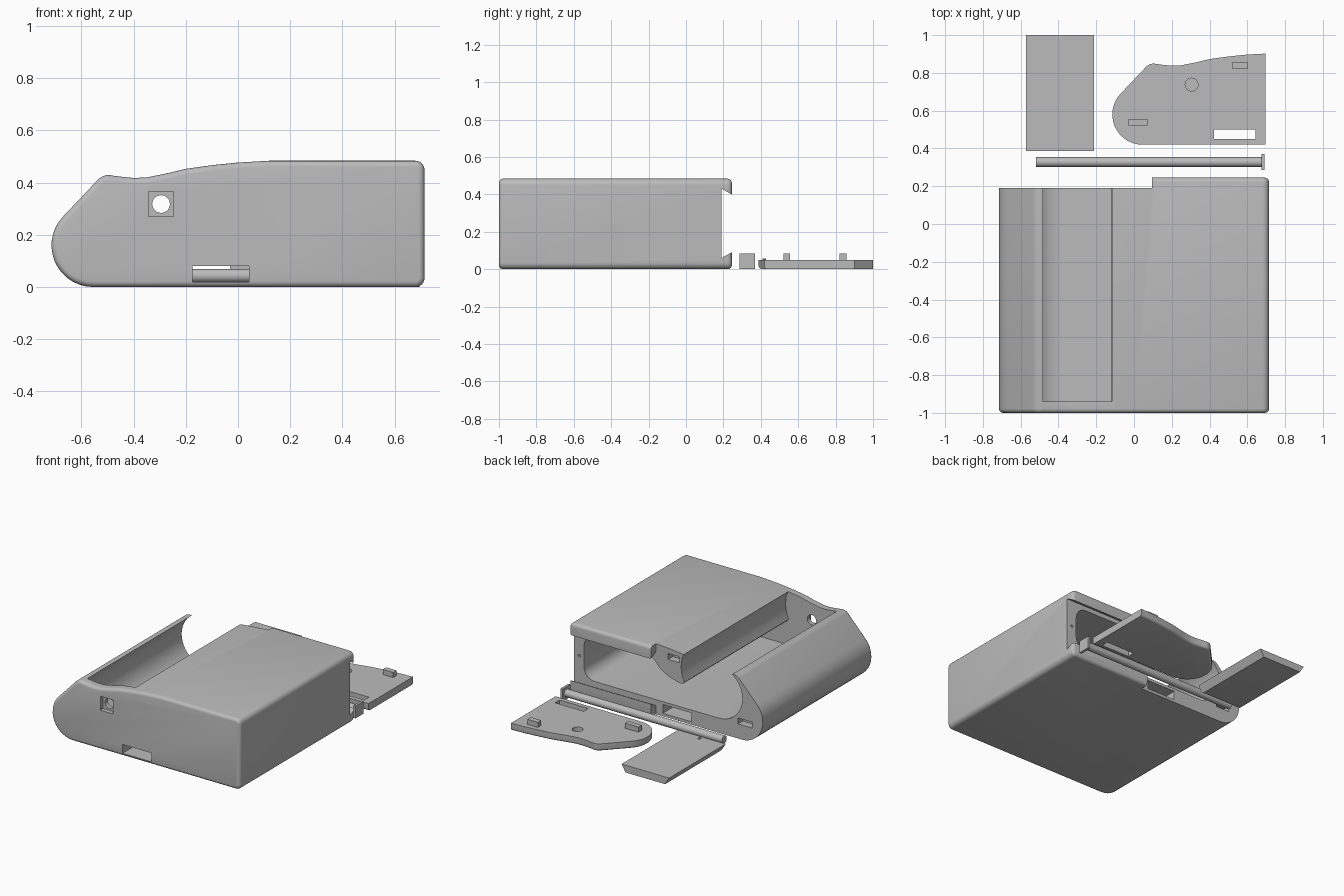
import bpy, bmesh, math
from mathutils import Vector

if "Cube" in bpy.data.objects:
    bpy.data.objects.remove(bpy.data.objects["Cube"])

grey = bpy.data.materials.new("plain grey")
grey.diffuse_color = (0.5, 0.5, 0.5, 1)
grey.use_nodes = True
grey.node_tree.nodes["Principled BSDF"].inputs["Base Color"].default_value = grey.diffuse_color


def arc(cx, cy, r, a0, a1, n=8):
    return [(cx + r * math.cos(math.radians(a0 + (a1 - a0) * i / n)),
             cy + r * math.sin(math.radians(a0 + (a1 - a0) * i / n))) for i in range(n + 1)]


def prism(name, pts, lo, hi, axis="z", bevel=None, width=0.02, scale_pts=None):
    """Extrude an outline along z, or along y when the outline lies in xz."""
    place = (lambda p, h: (p[0], p[1], h)) if axis == "z" else (lambda p, h: (p[0], h, p[1]))
    bm = bmesh.new()
    a = [bm.verts.new(place(p, lo)) for p in (scale_pts or pts)]
    b = [bm.verts.new(place(p, hi)) for p in pts]
    n = len(pts)
    bm.faces.new(a)
    bm.faces.new(b)
    for i in range(n):
        j = (i + 1) % n
        bm.faces.new((a[i], a[j], b[j], b[i]))
    bmesh.ops.recalc_face_normals(bm, faces=bm.faces)
    if bevel:
        edges = [e for e in bm.edges if bevel(*(v.co for v in e.verts))]
        bmesh.ops.bevel(bm, geom=edges, offset=width, segments=4, profile=0.5, affect="EDGES")
    mesh = bpy.data.meshes.new(name)
    bm.to_mesh(mesh)
    bm.free()
    ob = bpy.data.objects.new(name, mesh)
    bpy.context.collection.objects.link(ob)
    mesh.materials.append(grey)
    return ob


def rect(x0, x1, y0, y1):
    return [(x0, y0), (x1, y0), (x1, y1), (x0, y1)]


def box(name, x, y, z):
    return prism(name, rect(*x, *y), *z)


def activate(ob):
    bpy.ops.object.select_all(action="DESELECT")
    ob.select_set(True)
    bpy.context.view_layer.objects.active = ob


def cut(ob, *cutters):
    for c in cutters:
        m = ob.modifiers.new("cut", "BOOLEAN")
        m.operation, m.solver, m.object = "DIFFERENCE", "EXACT", c
        activate(ob)
        bpy.ops.object.modifier_apply(modifier=m.name)
        bpy.data.objects.remove(c)


def smooth(ob):
    activate(ob)
    bpy.ops.object.shade_smooth_by_angle(angle=math.radians(30))


# Shared side outline: round nose, sloped shoulder, shallow dip, flat top
nose = arc(-0.555, 0.16, 0.16, 270, 135, 14)
shoulder = arc(-0.496, 0.373, 0.056, 135, 75, 5)
crest = [(-0.45, 0.423), (-0.4, 0.418), (-0.35, 0.42), (-0.28, 0.434), (-0.2, 0.453),
         (-0.1, 0.467), (0, 0.477)]
left_part = nose + shoulder + crest
outline = left_part + [(0.12, 0.484)] + arc(0.68, 0.449, 0.035, 90, 0, 6) + arc(0.68, 0.035, 0.035, 0, -90, 6)

# Housing with rounded rims at both ends
SPLIT, BACK, RIM = 0.095, 0.19, 0.245
housing = prism("housing", outline, -1, RIM, "y",
                bevel=lambda p, q: abs(p.y - q.y) < 1e-5, width=0.022)

# Hollow with the roll cradle, the top opening and the hooked edge beside it
hollow = (arc(-0.38, 0.28, 0.18, 120, 270, 16) + arc(0.56, 0.18, 0.08, 270, 360, 6)
          + arc(0.56, 0.32, 0.08, 0, 90, 6)
          + [(0.14, 0.40), (0.10, 0.36), (0.06, 0.318), (0, 0.285), (-0.07, 0.264), (-0.105, 0.26),
             (-0.12, 0.275), (-0.103, 0.32), (-0.095, 0.37), (-0.102, 0.43), (-0.12, 0.475),
             (-0.12, 0.6), (-0.47, 0.6)])


# Dovetail groove for the sliding door
def dovetail(z_in, z_out, t=0.0):
    return [(SPLIT - 0.01, z_in), (0.8, z_in), (0.8, z_out), (SPLIT - 0.01, z_out)]


k = 0.03 / (RIM - BACK) * 0.02
groove = prism("groove_cutter", dovetail(0.09 + k, 0.40 - k), BACK, RIM + 0.02, "y",
               scale_pts=dovetail(0.06, 0.43))
cut(housing,
    box("end_cutter", (-1, SPLIT), (BACK, 0.5), (-0.1, 0.7)),
    groove,
    prism("hollow_cutter", hollow, -0.94, 0.4, "y"),
    box("slot_cutter", (-0.175, 0.043), (-1.1, 0.4), (0.02, 0.08)),
    prism("square_recess_cutter", rect(-0.343, -0.247, 0.27, 0.366), -1.1, -0.97, "y"),
    prism("spindle_hole_cutter", arc(-0.295, 0.318, 0.034, 0, 345, 23), -1.1, -0.9, "y"),
    box("low_socket_cutter", (-0.632, -0.528), (0.14, 0.3), (0.1, 0.14)),
    box("high_socket_cutter", (-0.082, 0.002), (0.14, 0.3), (0.4, 0.44)),
    prism("catch_hole_cutter", arc(0.675, 0.245, 0.009, 0, 330, 11), 0.18, 0.3, "y"))
smooth(housing)

# End cap lying flat, outer face down
cap_pts = [(x + 0.6, z + 0.42) for x, z in left_part + [(SPLIT, 0.482), (SPLIT, 0)]]
end_cap = prism("end_cap", cap_pts, 0, 0.05,
                bevel=lambda p, q: p.z + q.z < 1e-5 and min(p.x, q.x) < 0.69, width=0.015)
cut(end_cap,
    box("cap_slot_cutter", (0.424, 0.642), (0.45, 0.5), (-0.1, 0.2)),
    prism("cap_hole_cutter", arc(0.305, 0.738, 0.034, 0, 345, 23), 0.015, 0.2))
smooth(end_cap)
box("cap_low_tab", (-0.03, 0.072), (0.521, 0.557), (0.045, 0.085))
box("cap_high_tab", (0.522, 0.6), (0.821, 0.858), (0.045, 0.085))

# Sliding door with bevelled sides and one rounded end
door = prism("sliding_door", rect(-0.572, -0.212, 0.387, 1.0), 0, 0.05,
             scale_pts=rect(-0.542, -0.242, 0.387, 1.0),
             bevel=lambda p, q: p.z + q.z < 1e-5 and p.y + q.y < 0.8, width=0.022)
smooth(door)
smooth(prism("door_catch", arc(-0.394, 0.418, 0.009, 0, 330, 11), 0.045, 0.057))

# Spindle with a square head
bpy.ops.mesh.primitive_cylinder_add(vertices=32, radius=0.026, depth=1.2,
                                    location=(0.08, 0.328, 0.043), rotation=(0, math.pi / 2, 0))
spindle = bpy.context.object
spindle.name = "spindle"
spindle.data.materials.append(grey)
smooth(spindle)
box("spindle_head", (0.676, 0.692), (0.285, 0.37), (0, 0.085))
